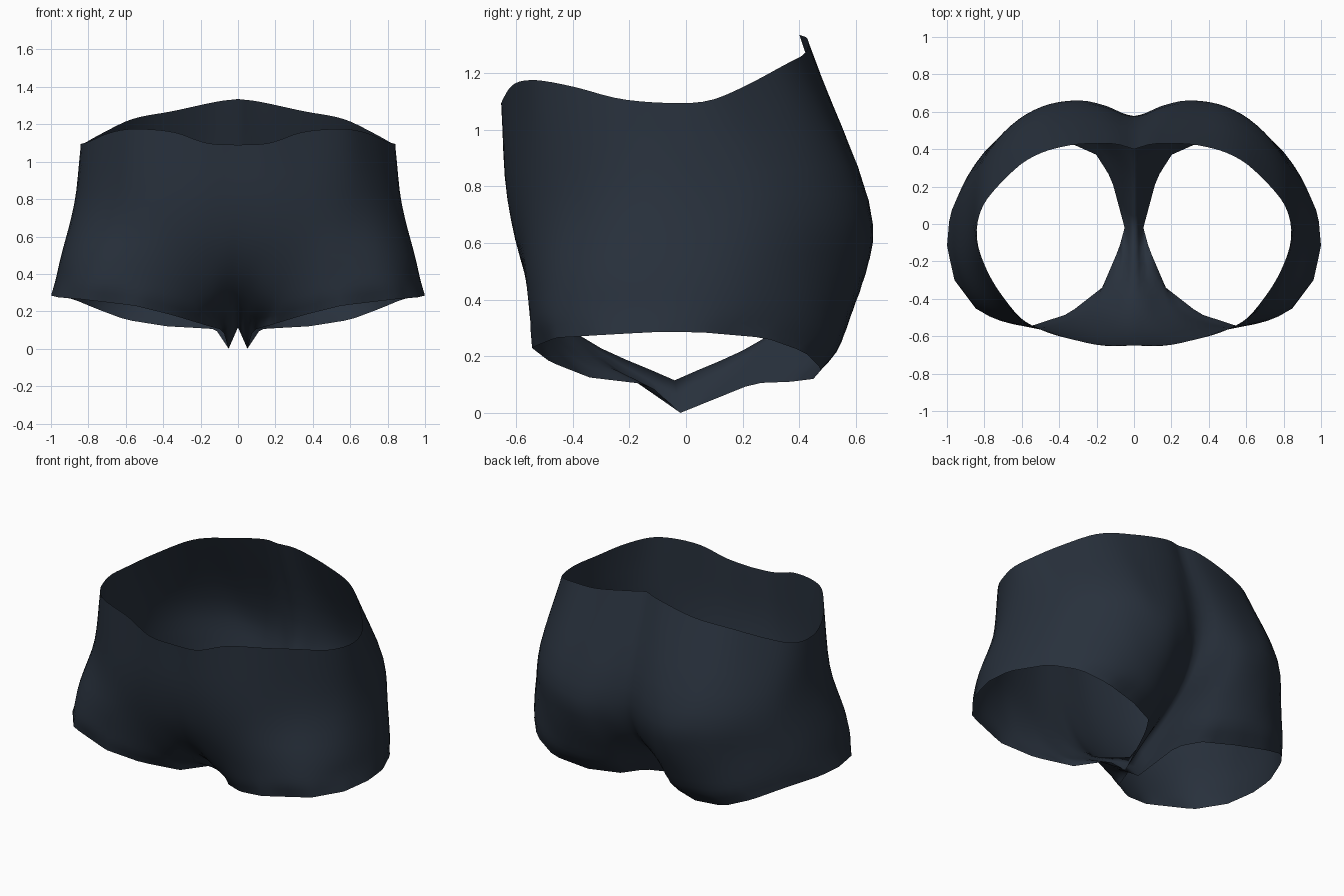
import bpy
import bmesh
from math import sin, tau
from mathutils import Vector

default_cube = bpy.data.objects.get("Cube")
if default_cube:
    bpy.data.objects.remove(default_cube, do_unlink=True)

COLUMNS = 54        # around one half, front seam to back seam
STEPS = 4           # rows between two neighbouring sections

# Sections of the left half, each from front seam round the side to back seam
waist = [(0, -.65, 1.09), (.17, -.65, 1.1), (.35, -.61, 1.16), (.57, -.53, 1.175),
         (.7, -.39, 1.15), (.79, -.24, 1.11), (.84, -.08, 1.095), (.82, .07, 1.1),
         (.73, .2, 1.15), (.56, .35, 1.23), (.35, .42, 1.27), (.12, .43, 1.32), (0, .4, 1.335)]
hip = [(0, -.63, .75), (.25, -.625, .76), (.5, -.565, .77), (.7, -.435, .77),
       (.83, -.25, .77), (.877, -.05, .77), (.84, .23, .77), (.71, .455, .77),
       (.52, .6, .77), (.31, .645, .75), (.16, .625, .77), (.06, .585, .78), (0, .575, .78)]
thigh = [(0, -.545, .48), (.1, -.555, .48), (.3, -.57, .49), (.55, -.555, .5),
         (.78, -.46, .5), (.91, -.28, .5), (.945, -.06, .5), (.91, .18, .5),
         (.77, .41, .5), (.55, .585, .5), (.3, .635, .49), (.12, .57, .48), (0, .5, .47)]
leg = [(0, -.37, .27), (.06, -.38, .26), (.17, -.43, .24), (.34, -.515, .28),
       (.55, -.55, .33), (.8, -.48, .36), (.93, -.3, .37), (.975, -.08, .37),
       (.94, .15, .37), (.8, .385, .34), (.62, .52, .28), (.4, .55, .25),
       (.22, .49, .23), (.08, .36, .25), (0, .27, .26)]
# The hem starts and ends at the crotch, so the inner leg closes into a gusset
hem = [(0, -.04, .115), (.05, -.02, 0), (.08, -.13, .1), (.17, -.34, .125),
       (.35, -.48, .18), (.55, -.545, .23), (.84, -.46, .265), (.96, -.3, .275),
       (1, -.12, .285), (.985, .05, .285), (.88, .28, .265), (.76, .42, .215),
       (.6, .48, .155), (.38, .45, .12), (.2, .37, .11), (.12, .24, .105),
       (.05, -.02, 0), (0, -.04, .115)]


def spline(points, steps):
    """Smooth curve through the points."""
    pts = [Vector(p) for p in points]
    ext = [2 * pts[0] - pts[1]] + pts + [2 * pts[-1] - pts[-2]]
    curve = []
    for a, b, c, d in zip(ext, ext[1:], ext[2:], ext[3:]):
        for i in range(steps):
            t = i / steps
            curve.append(b + (c - a) * (t / 2)
                         + (2 * a - 5 * b + 4 * c - d) * (t * t / 2)
                         + (3 * b - a - 3 * c + d) * (t ** 3 / 2))
    return curve + [pts[-1]]


def resample(points, count, ease):
    """Points along a polyline, drawn closer to both ends by ease."""
    pts = [Vector(p) for p in points]
    lengths = [0.0]
    for a, b in zip(pts, pts[1:]):
        lengths.append(lengths[-1] + (b - a).length)
    result, k = [], 0
    for i in range(count + 1):
        u = i / count
        target = lengths[-1] * (u - ease * sin(tau * u) / tau)
        while k < len(pts) - 2 and lengths[k + 1] < target:
            k += 1
        t = (target - lengths[k]) / (lengths[k + 1] - lengths[k])
        result.append(pts[k].lerp(pts[k + 1], min(t, 1)))
    return result


# Cloth: columns run from the waist down to the hem
sections = [resample(spline(s, STEPS), COLUMNS, ease)
            for s, ease in ((waist, .1), (hip, .2), (thigh, .35), (leg, .42))]
sections.append(resample(hem, COLUMNS, 0))
bm = bmesh.new()
grid = []
for column in zip(*sections):
    grid.append([bm.verts.new((max(p.x, 0), p.y, p.z)) for p in spline(column, STEPS)])
for left, right in zip(grid, grid[1:]):
    for r in range(len(left) - 1):
        bm.faces.new((left[r], left[r + 1], right[r + 1], right[r]))
bmesh.ops.remove_doubles(bm, verts=bm.verts, dist=0.0005)

# Right half mirrored and welded along the centre seam
geometry = bm.verts[:] + bm.edges[:] + bm.faces[:]
bmesh.ops.mirror(bm, geom=geometry, axis='X', merge_dist=0.0005)
for face in bm.faces:
    face.smooth = True
bmesh.ops.recalc_face_normals(bm, faces=bm.faces)
front = min(bm.faces, key=lambda f: f.calc_center_median().y)
if front.normal.y > 0:
    bmesh.ops.reverse_faces(bm, faces=bm.faces)

mesh = bpy.data.meshes.new("shorts")
bm.to_mesh(mesh)
bm.free()
shorts = bpy.data.objects.new("shorts", mesh)
bpy.context.collection.objects.link(shorts)

# Dark slate fabric
slate = bpy.data.materials.new("dark slate fabric")
slate.use_nodes = True
color = (.021, .03, .045, 1)
slate.diffuse_color = color
shader = slate.node_tree.nodes["Principled BSDF"]
shader.inputs["Base Color"].default_value = color
shader.inputs["Roughness"].default_value = .8
mesh.materials.append(slate)
